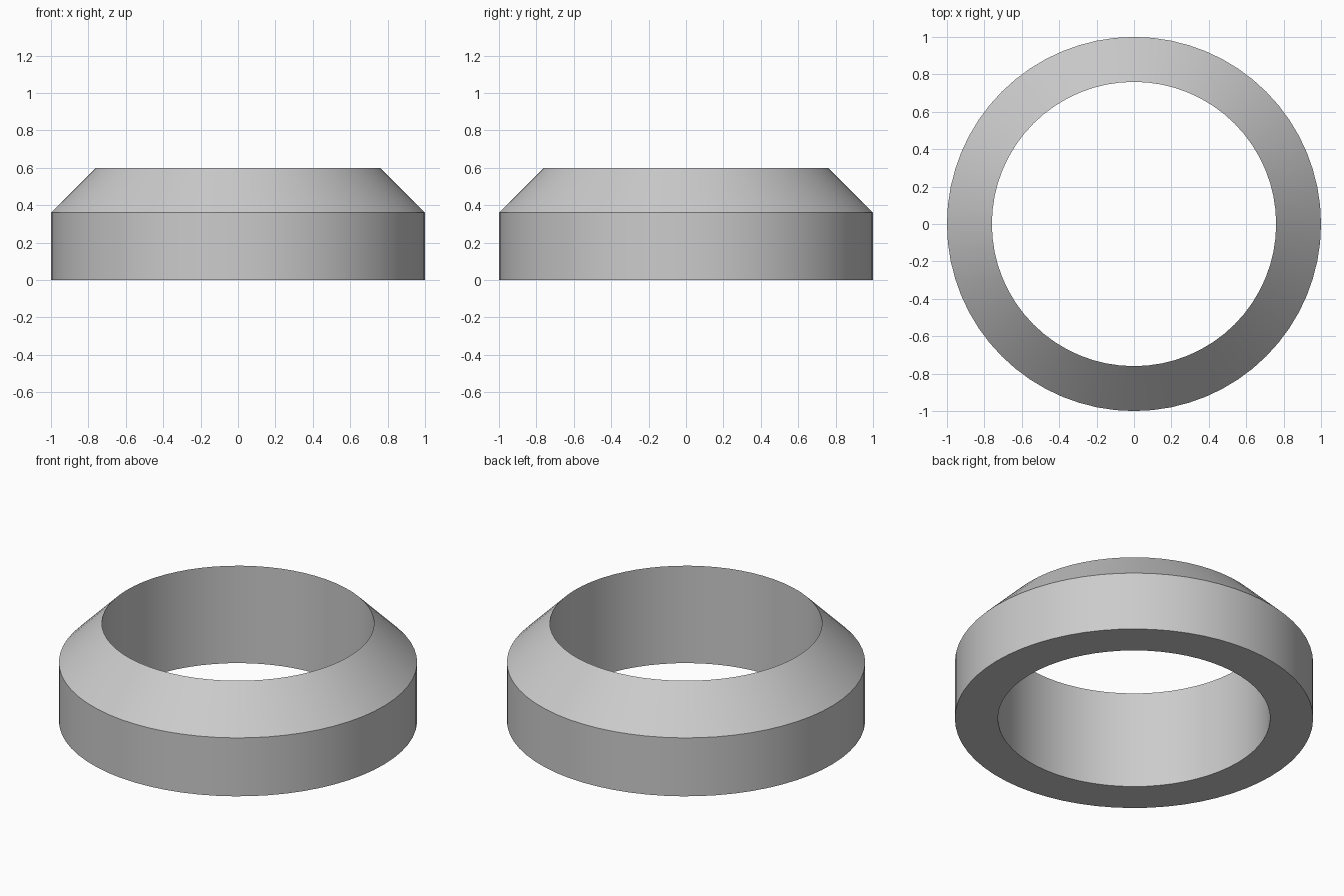
import bpy
import bmesh
import math

SEGMENTS = 64

cube = bpy.data.objects.get("Cube")
if cube:
    bpy.data.objects.remove(cube, do_unlink=True)

# Plain grey material
grey = bpy.data.materials.new("grey")
grey.use_nodes = True
colour = (0.6, 0.6, 0.6, 1)
grey.diffuse_color = colour
grey.node_tree.nodes["Principled BSDF"].inputs["Base Color"].default_value = colour

# Ring cross-section (radius, height): straight bore, flat base, wall and chamfer
profile = [(0.76, 0), (1, 0), (1, 0.36), (0.76, 0.6)]

# Sweep the cross-section around the vertical axis
bm = bmesh.new()
rings = []
for i in range(SEGMENTS):
    a = math.tau * i / SEGMENTS
    rings.append([bm.verts.new((r * math.cos(a), r * math.sin(a), z)) for r, z in profile])
for i, ring in enumerate(rings):
    following = rings[(i + 1) % SEGMENTS]
    for j in range(len(profile)):
        k = (j + 1) % len(profile)
        bm.faces.new((ring[j], following[j], following[k], ring[k]))
bmesh.ops.recalc_face_normals(bm, faces=bm.faces)

mesh = bpy.data.meshes.new("chamfered_ring")
bm.to_mesh(mesh)
bm.free()
mesh.materials.append(grey)
obj = bpy.data.objects.new("chamfered_ring", mesh)
bpy.context.collection.objects.link(obj)

# Smooth around the ring, sharp at the rims
bpy.ops.object.select_all(action="DESELECT")
obj.select_set(True)
bpy.context.view_layer.objects.active = obj
bpy.ops.object.shade_smooth_by_angle(angle=math.radians(30))
